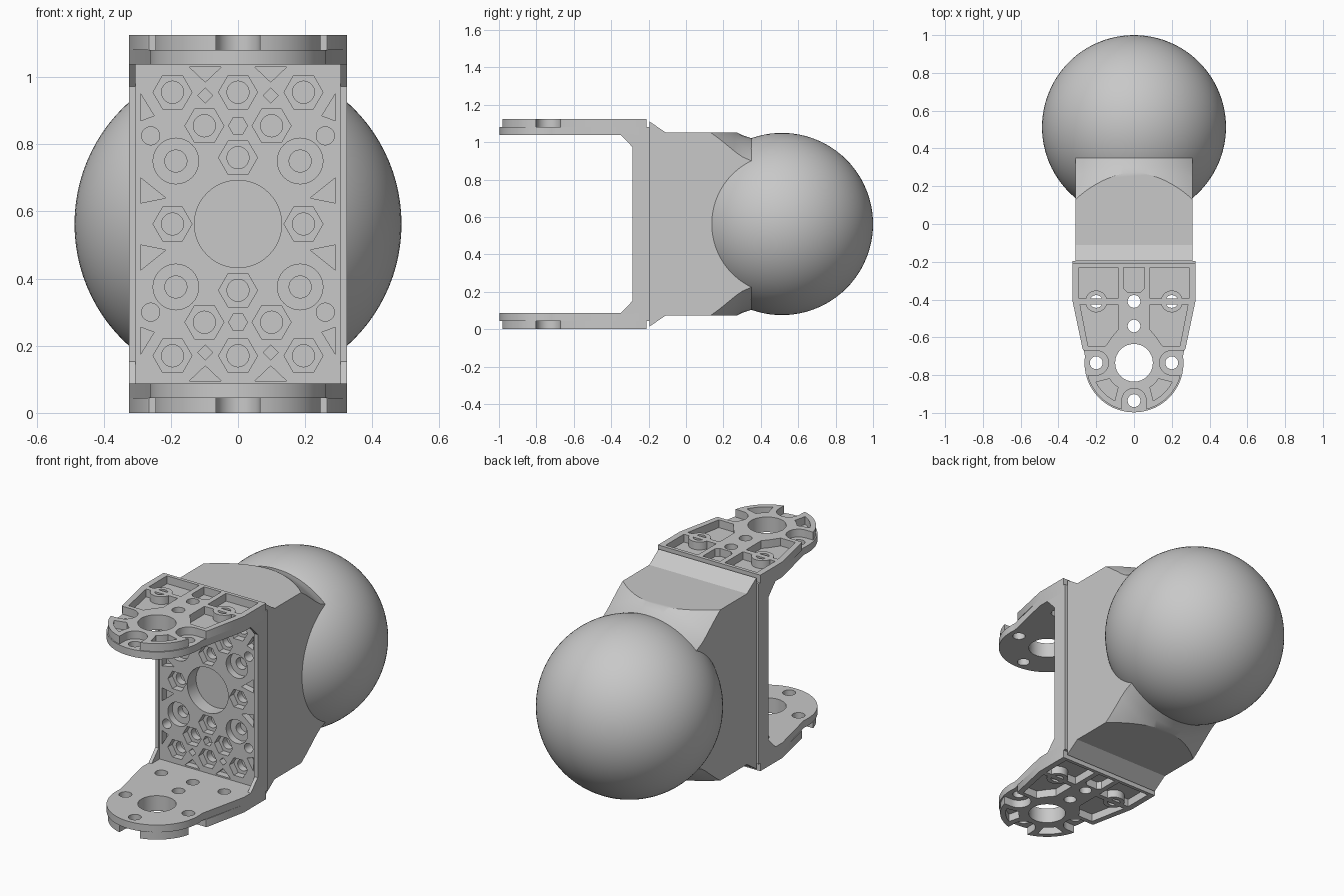
import bpy, bmesh
from math import sin, cos, pi, radians
from mathutils import Matrix, Vector

if "Cube" in bpy.data.objects:
    bpy.data.objects.remove(bpy.data.objects["Cube"], do_unlink=True)

MID = 0.5625      # height of the symmetry plane
GREY = (0.58, 0.58, 0.58, 1)
mat = bpy.data.materials.new("plain grey")
mat.use_nodes = True
mat.diffuse_color = GREY
mat.node_tree.nodes["Principled BSDF"].inputs["Base Color"].default_value = GREY


def add(name, bm):
    """Turn a bmesh into a clean, coloured object."""
    bmesh.ops.remove_doubles(bm, verts=bm.verts, dist=0.0001)
    bmesh.ops.recalc_face_normals(bm, faces=bm.faces)
    me = bpy.data.meshes.new(name)
    bm.to_mesh(me)
    bm.free()
    me.materials.append(mat)
    ob = bpy.data.objects.new(name, me)
    bpy.context.collection.objects.link(ob)
    return ob


def smooth(ob):
    bpy.ops.object.select_all(action='DESELECT')
    ob.select_set(True)
    bpy.context.view_layer.objects.active = ob
    bpy.ops.object.shade_smooth_by_angle(angle=radians(30))


def arc(c, r, a0, a1, n=10):
    return [(c[0] + r * cos(radians(a0 + (a1 - a0) * i / n)),
             c[1] + r * sin(radians(a0 + (a1 - a0) * i / n))) for i in range(n + 1)]


def ring(c, r, n=32):
    return arc(c, r, 0, 360, n)[:-1]


def layer(name, loops, thickness, matrix):
    """Extrude an outline with holes, centred on its own plane."""
    cu = bpy.data.curves.new(name, 'CURVE')
    cu.dimensions, cu.fill_mode, cu.extrude = '2D', 'BOTH', thickness / 2
    for pts in loops:
        sp = cu.splines.new('POLY')
        sp.points.add(len(pts) - 1)
        for p, co in zip(sp.points, pts):
            p.co = (co[0], co[1], 0, 1)
        sp.use_cyclic_u = True
    tmp = bpy.data.objects.new(name, cu)
    bpy.context.collection.objects.link(tmp)
    deps = bpy.context.evaluated_depsgraph_get()
    me = bpy.data.meshes.new_from_object(tmp.evaluated_get(deps))
    bm = bmesh.new()
    bm.from_mesh(me)
    bm.transform(matrix)
    bpy.data.objects.remove(tmp)
    bpy.data.curves.remove(cu)
    bpy.data.meshes.remove(me)
    ob = add(name, bm)
    smooth(ob)
    return ob


def prism(name, profile, x0, x1):
    """Extrude a (y, z) profile along x."""
    bm = bmesh.new()
    face = bm.faces.new([bm.verts.new((x0, y, z)) for y, z in profile])
    ext = bmesh.ops.extrude_face_region(bm, geom=[face])
    verts = [g for g in ext["geom"] if isinstance(g, bmesh.types.BMVert)]
    bmesh.ops.translate(bm, verts=verts, vec=(x1 - x0, 0, 0))
    return add(name, bm)


def mirror_x(poly):
    return [(-x, y) for x, y in reversed(poly)]


# Ball
bm = bmesh.new()
bmesh.ops.create_uvsphere(bm, u_segments=96, v_segments=48, radius=0.487,
                          matrix=Matrix.Translation((0, 0.513, MID)))
smooth(add("ball", bm))

# Neck block, trimmed by a turned shape so it blends into the ball
half = [(-0.195, 0.548), (-0.11, 0.49), (0.35, 0.49)]
neck = prism("neck", [(y, MID + h) for y, h in half] +
             [(y, MID - h) for y, h in reversed(half)], -0.31, 0.31)
bm = bmesh.new()
turned = [(-0.4, 0.85), (0.0, 0.66), (0.13, 0.58), (0.17, 0.556), (0.21, 0.53),
          (0.26, 0.497), (0.3, 0.475), (0.36, 0.455)]
rings = [[bm.verts.new((r * cos(2 * pi * i / 96), y, MID + r * sin(2 * pi * i / 96)))
          for i in range(96)] for y, r in turned]
for a, b in zip(rings, rings[1:]):
    for i in range(96):
        j = (i + 1) % 96
        bm.faces.new((a[i], a[j], b[j], b[i]))
bm.faces.new(rings[0])
bm.faces.new(rings[-1])
cutter = add("neck_cutter", bm)
cutter.hide_render = True
mod = neck.modifiers.new("trim", 'BOOLEAN')
mod.operation, mod.solver, mod.object = 'INTERSECT', 'EXACT', cutter
deps = bpy.context.evaluated_depsgraph_get()
trimmed = bpy.data.meshes.new_from_object(neck.evaluated_get(deps))
neck.modifiers.clear()
neck.data = trimmed
bpy.data.objects.remove(cutter)
smooth(neck)

# Fork arms: flat floor with holes, and a raised layer with pockets and notches
HUB = (0, -0.735)
side_hole, mid_hole, near_hole = (0.2, -0.41), (0, -0.41), (0, -0.54)
end_holes = [(0.2, -0.735), (-0.2, -0.735), (0, -0.935)]
right_edge = [(0.325, -0.195), (0.325, -0.41)]
floor_outline = (right_edge + arc(HUB, 0.262, 8, -188, 48) + mirror_x(right_edge))
small = [side_hole, (-0.2, -0.41), mid_hole, near_hole]
floor_loops = ([floor_outline, ring(HUB, 0.1)] +
               [ring(c, 0.034, 20) for c in small + end_holes])

half_edge = ([(0.325, -0.21), (0.325, -0.41), (0.272, -0.662), (0.265, -0.67)] +
             arc(end_holes[0], 0.065, 90, 270, 16) + arc(HUB, 0.255, -15, -75, 14))
tip_notch = arc(end_holes[2], 0.065, 0, 180, 16)
raised_outline = half_edge + tip_notch + mirror_x(half_edge)
pockets = [
    [(0.29, -0.23), (0.085, -0.23), (0.085, -0.395), (0.29, -0.395)],
    [(0.286, -0.425), (0.085, -0.425), (0.085, -0.56), (0.115, -0.595),
     (0.15, -0.645), (0.243, -0.645)],
    arc(HUB, 0.155, -33, -57) + arc(HUB, 0.225, -63, -27),
]
centre_pocket = [(-0.055, -0.23), (0.055, -0.23), (0.055, -0.34),
                 (0.035, -0.36), (-0.035, -0.36), (-0.055, -0.34)]
raised_loops = ([raised_outline, centre_pocket, ring(HUB, 0.1),
                 ring(mid_hole, 0.034, 20), ring(near_hole, 0.034, 20)] +
                pockets + [mirror_x(p) for p in pockets])

for name, s in (("upper", 1), ("lower", -1)):
    def at(h):
        return Matrix.Translation((0, 0, MID + s * h))
    layer(name + "_arm_floor", floor_loops, 0.042, at(0.4965))
    # The pocket ribs stop short of the side bosses, which are rings of their own
    layer(name + "_arm_ribs", raised_loops, 0.045, at(0.54))
    for side, x in (("left", 0.2), ("right", -0.2)):
        c = (x, -0.41)
        layer(f"{name}_{side}_boss", [ring(c, 0.058), ring(c, 0.034, 20)], 0.045, at(0.54))

# Bridge plate: pocketed honeycomb in front of a drilled sheet
def spread(polys):
    """Repeat loops in all four quadrants, once each."""
    seen = {}
    for poly in polys:
        for sx in (1, -1):
            for sz in (1, -1):
                p = [(sx * x, MID + sz * (z - MID)) for x, z in poly]
                c = sum((Vector(q) for q in p), Vector((0, 0))) / len(p)
                seen[(round(c.x, 2) + 0.0, round(c.y, 2))] = p
    return list(seen.values())


hexes = [(0.195, 0.955), (0, 0.955), (0.1, 0.855), (0, 0.76), (0.195, MID)]
rounds = [(0.185, 0.75)]
plain = [(0.26, 0.825)]
gaps = [
    [(0.145, 1.03), (0.05, 1.03), (0.0975, 0.985)],
    [(0.29, 0.70), (0.29, 0.625), (0.215, 0.64)],
    [(0.29, 0.95), (0.29, 0.87), (0.25, 0.885)],
    ring((0.0975, 0.945), 0.022, 4),
    ring((0, 0.855), 0.028, 6),
]
plate = [(-0.325, 0.085), (0.325, 0.085), (0.325, 1.04), (-0.325, 1.04)]
hub = ring((0, MID), 0.13, 48)
web_holes = spread([ring(c, 0.058, 6) for c in hexes] + [ring(c, 0.068) for c in rounds] +
                   [ring(c, 0.027, 20) for c in plain] + gaps)
drilled = spread([ring(c, 0.033, 20) for c in hexes + rounds] +
                 [ring(c, 0.027, 20) for c in plain])
upright = Matrix.Rotation(pi / 2, 4, 'X')
layer("bridge_web", [plate, hub] + web_holes, 0.04,
      Matrix.Translation((0, -0.255, 0)) @ upright)
layer("bridge_sheet", [plate, hub] + drilled, 0.04,
      Matrix.Translation((0, -0.215, 0)) @ upright)

# Side rims with corner gussets
rim_half = [(-0.275, 0.4785), (-0.35, 0.4785), (-0.285, 0.41)]
rim = ([(y, MID + h) for y, h in rim_half] +
       [(y, MID - h) for y, h in reversed(rim_half)])
prism("left_rim", rim, 0.305, 0.325)
prism("right_rim", rim, -0.325, -0.305)
